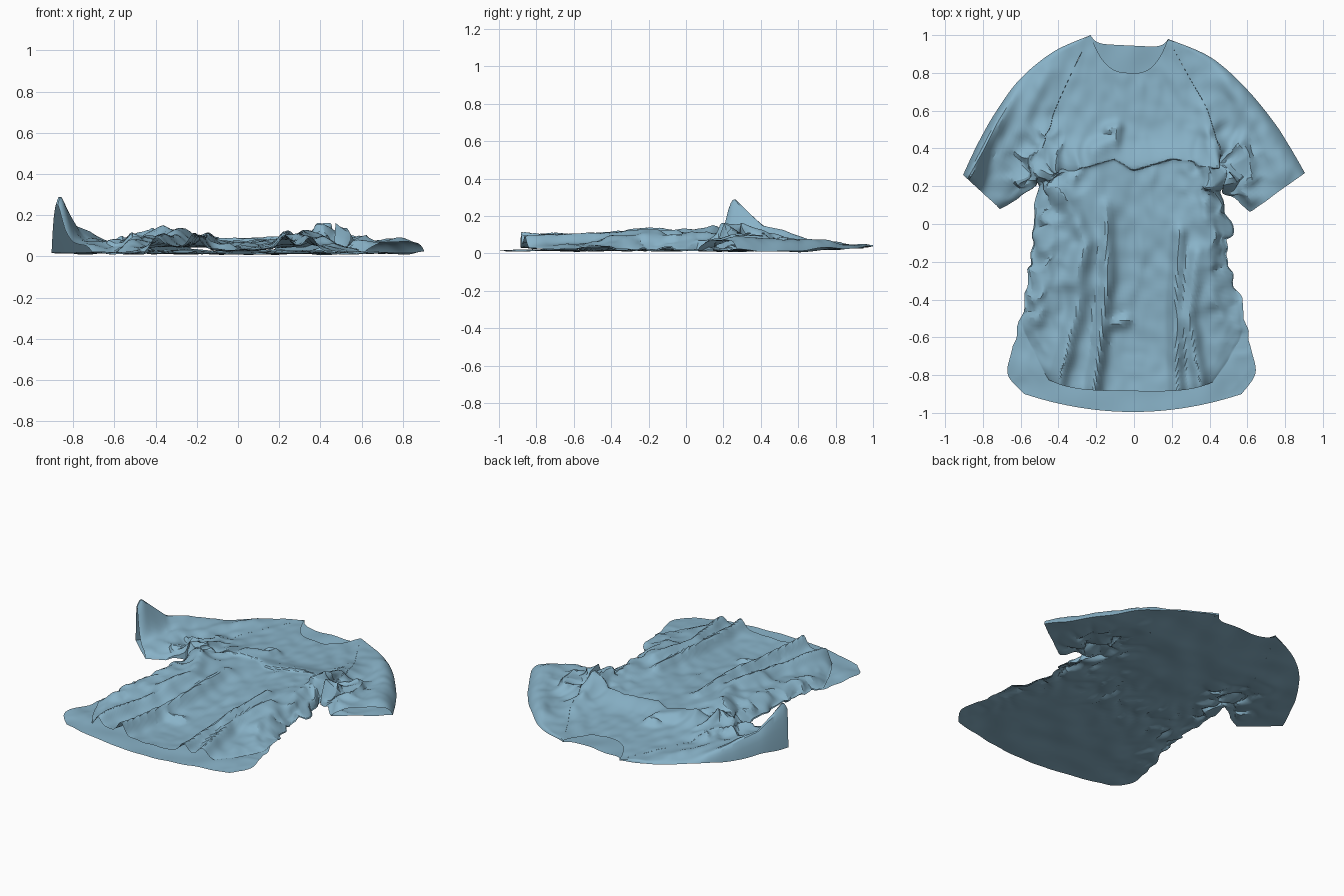
import bpy, bmesh, math
from mathutils import Vector, noise

if "Cube" in bpy.data.objects:
    bpy.data.objects.remove(bpy.data.objects["Cube"])

cloth = bpy.data.materials.new("blue_cloth")
cloth.diffuse_color = (0.25, 0.45, 0.58, 1)
cloth.use_nodes = True
cloth.node_tree.nodes["Principled BSDF"].inputs["Base Color"].default_value = cloth.diffuse_color


def along(pts, t):
    """Smooth curve through 2D points, t from 0 to 1."""
    f = min(max(t, 0), 1) * (len(pts) - 1)
    i = min(int(f + 1e-9), len(pts) - 2)
    f -= i
    p = [Vector(pts[min(max(i + k, 0), len(pts) - 1)]) for k in (-1, 0, 1, 2)]
    return 0.5 * (2 * p[1] + (p[2] - p[0]) * f + (2 * p[0] - 5 * p[1] + 4 * p[2] - p[3]) * f * f
                  + (3 * p[1] - p[0] - 3 * p[2] + p[3]) * f ** 3)


def gauss(d, r):
    return math.exp(-(d / r) ** 2)


def fold(x, y, pts, r, h0, h1):
    """Ridge following a polyline, height going from h0 to h1."""
    best, f = 9, 0
    p = Vector((x, y))
    n = len(pts) - 1
    for i in range(n):
        a, b = Vector(pts[i]), Vector(pts[i + 1])
        k = min(max((p - a).dot(b - a) / (b - a).length_squared, 0), 1)
        d = (p - a - (b - a) * k).length
        if d < best:
            best, f = d, (i + k) / n
    return (h0 + (h1 - h0) * f) * gauss(best, r)


# Main folds of the front: points, radius, start height, end height
FOLDS = [
    ([(-.15, .1), (-.14, -.3), (-.21, -.88)], .035, .03, .07),
    ([(-.27, -.15), (-.3, -.45), (-.41, -.87)], .045, .02, .07),
    ([(-.36, .15), (-.25, -.1), (-.33, -.3)], .05, .04, .03),
    ([(.24, -.05), (.22, -.4), (.23, -.88)], .035, .04, .06),
    ([(.33, -.15), (.29, -.5), (.36, -.88)], .04, .04, .06),
    ([(.44, .2), (.38, .0), (.42, -.4)], .06, .03, .03),
    ([(-.47, .1), (-.45, -.1), (-.52, -.5)], .05, .02, .05),
    ([(-.13, .5), (-.09, .51), (-.1, .46), (-.22, .41)], .03, .035, .03),
    ([(.37, .6), (.42, .4), (.43, .22)], .05, .03, .065),
    ([(-.46, .5), (-.44, .38), (-.5, .25)], .04, .02, .015),
    ([(-.11, -.53), (-.04, -.51)], .03, .03, .03),
    ([(-.88, .27), (-.82, .42), (-.66, .68)], .065, .275, .035),
    ([(.55, .42), (.58, .25), (.6, .15)], .04, .03, .02),
    ([(.5, .75), (.68, .5), (.8, .3)], .07, .025, .025),
    ([(-.45, .8), (-.6, .55), (-.7, .35)], .05, .02, .015),
]
CHEST = [(-.43, .33), (-.25, .36), (-.1, .4), (0, .34), (.2, .4), (.43, .36)]


def crumple(x, y):
    """How strongly the cloth is bunched up here."""
    arm = gauss(math.hypot(abs(x) - .48, y - .28), .17)
    side = gauss(abs(x) - .5 - .1 * max(-y, 0), .13) * gauss(y + .15, .5)
    return arm + .7 * side


def ridges(x, y, s, seed=0):
    return 1 - 2 * abs(noise.noise((x * s, y * s * .8, seed)))


def height(x, y):
    z = .045 + .035 * gauss(abs(x) - .3, .2) * gauss(y + .05, .45)
    z += .02 * gauss(y - .25, .2) - .025 * gauss(x, .2) * gauss(y + .65, .3)
    z += sum(fold(x, y, *f) for f in FOLDS)
    z += fold(x, y, CHEST, .045, .025, .025)
    c = crumple(x, y)
    z += c * .038 * (ridges(x, y, 10) - .4) + .012 * gauss(y + .1, .5) * ridges(x, y * .5, 7, 2)
    return z + (.009 + .016 * c) * noise.noise((x * 15, y * 11, 3))


def base(x, y):
    c = crumple(x, y) + .6 * gauss(y + .1 - .3 * x, .25) * gauss(x, .6)
    return max(.001, .015 + .02 * max(y - .6, 0) / .4
               + .012 * noise.noise((x * 6, y * 6, 7)) + c * .035 * max(ridges(x, y, 9, 4) - .3, 0))


def wobble(x, y, seed):
    """Uneven sideways shift of the bunched cloth."""
    c = crumple(x, y) * (.055 if y > -.66 else 0)
    return (c * noise.noise((x * 11, y * 14, seed)), c * noise.noise((x * 11, y * 13, seed + 5)))


def sheet(name, nu, nv, func):
    bm = bmesh.new()
    rows = [[bm.verts.new(func(i / nu, j / nv)) for j in range(nv + 1)] for i in range(nu + 1)]
    for i in range(nu):
        for j in range(nv):
            bm.faces.new((rows[i][j], rows[i + 1][j], rows[i + 1][j + 1], rows[i][j + 1]))
    bmesh.ops.remove_doubles(bm, verts=bm.verts, dist=.0004)
    me = bpy.data.meshes.new(name)
    bm.to_mesh(me)
    bm.free()
    me.materials.append(cloth)
    ob = bpy.data.objects.new(name, me)
    bpy.context.collection.objects.link(ob)
    bpy.context.view_layer.objects.active = ob
    ob.select_set(True)
    bpy.ops.object.shade_smooth_by_angle(angle=math.radians(25))
    ob.select_set(False)


# Edge curves: raglan seam, side seam, hem ends, shoulder line
SEAM_R = [(.18, .98), (.29, .78), (.4, .58), (.45, .4), (.47, .2)]
SEAM_L = [(-.23, 1), (-.33, .8), (-.43, .57), (-.48, .4), (-.53, .2)]
SIDE_R = [(.51, -.03), (.51, -.25), (.59, -.5)]
SIDE_L = [(-.53, -.03), (-.56, -.25), (-.6, -.5)]
FRONT_R, FRONT_L = [(.53, -.68), (.43, -.83)], [(-.54, -.68), (-.46, -.82)]
BACK_R = [(.62, -.66), (.643, -.79), (.57, -.9)]
BACK_L = [(-.65, -.68), (-.667, -.8), (-.58, -.9)]
SHOULDER_R = [(.18, .98), (.41, .88), (.6, .71), (.74, .54), (.83, .4), (.905, .27)]
SHOULDER_L = [(-.23, 1), (-.43, .91), (-.61, .76), (-.74, .58), (-.83, .42), (-.905, .26)]


def torso(left, right, neck, neck_pow, hem, hem_pow, front):
    def point(u, v):
        k = 2 * v - 1
        s = 1.4 * k - .4 * k ** 3
        p = along(left, u).lerp(along(right, u), (s + 1) / 2)
        x, y = p
        y -= neck * (1 - abs(s) ** neck_pow) * max(0, 1 - u / .4) ** 1.3
        y -= hem * (1 - abs(s) ** hem_pow) * max(0, (u - .7) / .3) ** 1.3
        dx, dy = wobble(x, y, 1)
        z = base(x, y)
        if front:
            open_side = min(max((u - .4) / .08, 0), 1)
            z += (height(x, y) - z) * (1 - open_side * abs(s) ** 9)
            z = max(z, base(x, y) + .006)
            dy -= fold(x, y, CHEST, .04, .045, .045)   # chest fold hangs over
        return (x + dx, y + dy, z)
    return point


# Row counts are multiples of the seam segments so the seams meet
sheet("front_panel", 108, 90,
      torso(SEAM_L + SIDE_L + FRONT_L, SEAM_R + SIDE_R + FRONT_R, .19, 3, .06, 4, True))
sheet("back_panel", 90, 70,
      torso(SEAM_L + SIDE_L + BACK_L, SEAM_R + SIDE_R + BACK_R, .045, 8, .095, 2, False))


# Sleeves: flattened tubes open at the cuff
def sleeve(outer, inner):
    def point(u, v):
        top = v < .5
        w = 2 * v if top else 2 - 2 * v            # 0 shoulder edge, 1 underarm edge
        w = w * w * (3 - 2 * w)
        x, y = along(outer, u).lerp(along(inner, u), w)
        z = base(x, y)
        if top:
            under = min(max((u - .78) / .1, 0), 1)
            lift = 1 - (1 - w) ** 16
            z += max(height(x, y) - z, .006) * lift * (1 - under * w ** 8)
        dx, dy = wobble(x, y, 1)
        return (x + dx, y + dy, z)
    return point


sheet("right_sleeve", 60, 56, sleeve(SHOULDER_R, SEAM_R + [(.61, .06)]))
sheet("left_sleeve", 60, 56, sleeve(SHOULDER_L, SEAM_L + [(-.71, .08)]))
